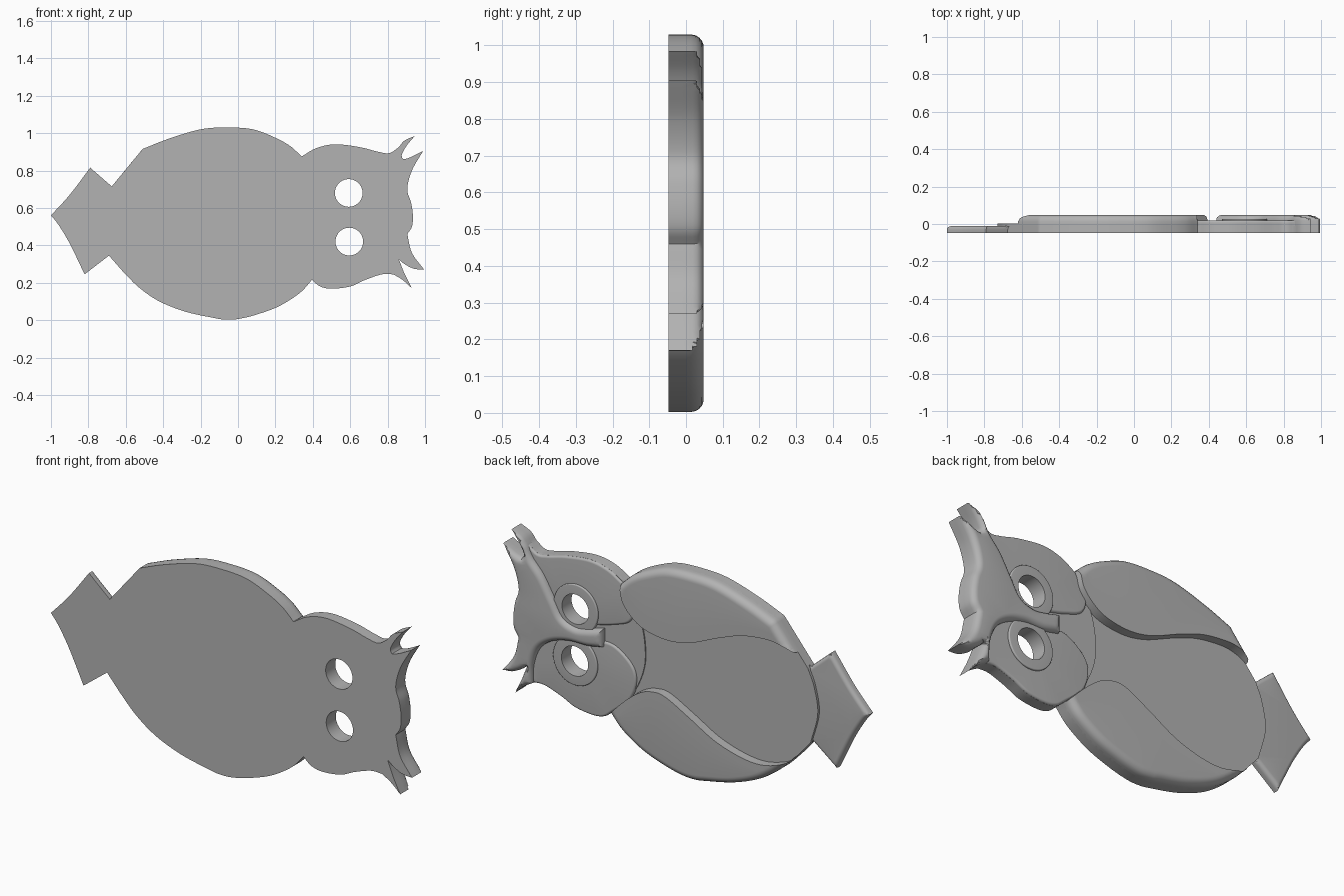
import bpy, bmesh, math
from mathutils import Vector, kdtree
from mathutils.geometry import delaunay_2d_cdt

cube = bpy.data.objects.get("Cube")
if cube:
    bpy.data.objects.remove(cube, do_unlink=True)

grey = bpy.data.materials.new("plain grey")
grey.use_nodes = True
COLOUR = (0.45, 0.45, 0.45, 1)
grey.diffuse_color = COLOUR
grey.node_tree.nodes["Principled BSDF"].inputs["Base Color"].default_value = COLOUR

FRONT, SEAT, TOP = -.048, -.013, .048
STEP = .012


def smooth(points):
    """Spline through the points, without the last one."""
    p = [Vector(q) for q in points]
    p = [2 * p[0] - p[1]] + p + [2 * p[-1] - p[-2]]
    out = []
    for a, b, c, d in zip(p, p[1:], p[2:], p[3:]):
        n = max(1, round((c - b).length / STEP))
        for i in range(n):
            t = i / n
            out.append(b + (c - a) * t / 2 + (a * 2 - b * 5 + c * 4 - d) * t * t / 2
                       + (b * 3 - a - c * 3 + d) * t ** 3 / 2)
    return out


def circle(centre, radius, n=48):
    return [Vector(centre) + radius * Vector((math.cos(k), -math.sin(k)))
            for k in (math.tau * i / n for i in range(n))]


def plate(name, loops, bottom, top, radius=0, soft=None, holes=()):
    """Slab from clockwise edge runs; the runs listed in soft get a rounded top edge."""
    soft = range(len(loops)) if soft is None else soft
    outline = [p for run in loops for p in run]
    rounded = [p for i in soft for p in loops[i]]
    if len(soft) < len(loops):
        rounded += [loops[(i + 1) % len(loops)][0] for i in soft]
    tree = kdtree.KDTree(len(rounded))
    for i, p in enumerate(rounded):
        tree.insert(p.to_3d(), i)
    tree.balance()

    verts, edges = [], []
    for ring in [outline] + [circle(c, r) for c, r in holes]:
        k, n = len(verts), len(ring)
        verts += ring
        edges += [(k + i, k + (i + 1) % n) for i in range(n)]
    # Rings of points that carry the rounded edge inwards
    if radius:
        n = len(outline)
        for f in (.08, .25, .5, .75, 1):
            for i, p in enumerate(outline):
                t = (outline[(i + 1) % n] - outline[i - 1]).normalized()
                q = p + Vector((t.y, -t.x)) * radius * f
                if tree.find(q.to_3d())[2] > radius * f * .97:
                    verts.append(q)

    pts, _, tris, *_ = delaunay_2d_cdt(verts, edges, [], 1, 1e-5)
    bm = bmesh.new()
    lo, hi = [], []
    for p in pts:
        drop = 0
        if radius:
            d = min(1, tree.find(p.to_3d())[2] / radius)
            drop = radius * (1 - math.sqrt(1 - (1 - d) ** 2))
        hi.append(bm.verts.new((p.x, top - drop, p.y)))
        lo.append(bm.verts.new((p.x, bottom, p.y)))
    count = {}
    for tri in tris:
        mid = sum((pts[i] for i in tri), Vector((0, 0))) / len(tri)
        if any((mid - Vector(c)).length < r for c, r in holes):
            continue
        bm.faces.new([hi[i] for i in tri])
        bm.faces.new([lo[i] for i in reversed(tri)])
        for a, b in zip(tri, tri[1:] + tri[:1]):
            count.setdefault(frozenset((a, b)), []).append((a, b))
    for use in count.values():
        if len(use) == 1:
            a, b = use[0]
            bm.faces.new((hi[b], hi[a], lo[a], lo[b]))
    bmesh.ops.delete(bm, geom=[v for v in bm.verts if not v.link_faces], context='VERTS')
    bmesh.ops.recalc_face_normals(bm, faces=bm.faces)
    mesh = bpy.data.meshes.new(name)
    bm.to_mesh(mesh)
    bm.free()
    mesh.materials.append(grey)
    mesh.shade_smooth()
    mesh.set_sharp_from_angle(angle=math.radians(32))
    bpy.context.collection.objects.link(bpy.data.objects.new(name, mesh))


# Corners shared by several runs
neck_up, neck_low = (.34, .875), (.395, .215)
tail_up, tail_low = (-.675, .715), (-.69, .345)
shoulder, hip = (-.51, .915), (-.62, .265)
ear_up, ear_low = (.86, .925), (.83, .245)
wing_end = (-.62, .782)

# Edge runs of the silhouette, clockwise from the tail
tail = [smooth(r) for r in (
    [tail_low, (-.82, .245)],
    [(-.82, .245), (-.9, .41), (-.96, .51), (-1, .56)],
    [(-1, .56), (-.9, .67), (-.79, .815)],
    [(-.79, .815), tail_up])]
back_edge = smooth([tail_up, shoulder])
body_up = smooth([shoulder, (-.37, .97), (-.2, 1.02), (-.06, 1.03), (.08, 1.02),
                  (.2, .975), (.28, .93), neck_up])
head_up = smooth([neck_up, (.42, .92), (.52, .94), (.65, .925), (.75, .9), (.81, .893), ear_up])
tufts = [smooth(r) for r in (
    [ear_up, (.89, .96), (.945, .985)],
    [(.945, .985), (.9, .93), (.875, .88), (.885, .86)],
    [(.885, .86), (.92, .87), (.99, .905)],
    [(.99, .905), (.93, .8), (.905, .7), (.925, .63), (.935, .56), (.93, .5), (.905, .46)],
    [(.905, .46), (.93, .36), (.995, .27)],
    [(.995, .27), (.94, .275), (.89, .3), (.86, .325)],
    [(.86, .325), (.89, .25), (.93, .17)],
    [(.93, .17), (.88, .215), ear_low])]
head_low = smooth([ear_low, (.77, .245), (.68, .215), (.6, .18), (.5, .168), (.44, .18), neck_low])
body_low = smooth([neck_low, (.33, .145), (.22, .075), (.1, .03), (0, .006), (-.07, .003),
                   (-.13, .012), (-.28, .045), (-.42, .1), (-.53, .175), hip])
hip_edge = smooth([hip, tail_low])

eyes = {"upper": (.592, .68), "lower": (.595, .42)}
holes = [(c, .074) for c in eyes.values()]

# Full-outline base, with the tail showing
plate("base_and_tail", tail + [back_edge, body_up, head_up] + tufts + [head_low, body_low, hip_edge],
      FRONT, -.01, .02, range(len(tail)), holes)

# Breast
plate("breast", [back_edge, body_up, smooth([neck_up, neck_low]), body_low, hip_edge,
                 smooth([tail_low, (-.73, .5), (-.71, .63), tail_up])], SEAT, .003)

# Neck and face
head_cut = smooth([ear_up, ear_low])
plate("neck", [head_up, head_cut, head_low,
               smooth([neck_low, (.29, .33), (.23, .46), (.22, .58), (.25, .72), neck_up])],
      SEAT, .009, holes=holes)
plate("face", [head_up, head_cut, head_low,
               smooth([neck_low, (.3, .3), (.265, .4), (.29, .48), (.39, .55), (.5, .55)]),
               smooth([(.5, .55), (.5, .62)]),
               smooth([(.5, .62), (.39, .65), (.3, .69), (.28, .77), neck_up])],
      SEAT, .019, .012, (0, 2, 3, 5), holes)

# Eye rings
for side, centre in eyes.items():
    plate(side + "_eye_ring", [circle(centre, .122, 64)], SEAT, .028, .005, holes=[(centre, .074)])

# Brow with ear tufts, and beak
plate("brow", tufts + [
    smooth([ear_low, (.825, .34), (.79, .43), (.72, .485), (.625, .512), (.52, .515), (.44, .53)]),
    smooth([(.44, .53), (.44, .62)]),
    smooth([(.44, .62), (.52, .6), (.59, .592), (.66, .62), (.71, .7), (.77, .8), (.83, .87), ear_up])],
    SEAT, TOP, .03)
plate("beak", [smooth([(.58, .57), (.46, .645)]), smooth([(.46, .645), (.28, .575)]),
               smooth([(.28, .575), (.45, .505)]), smooth([(.45, .505), (.58, .57)])],
      SEAT, TOP, .045)

# Wings, rounded on the outer side
plate("upper_wing", [smooth([wing_end, shoulder]), body_up,
                     smooth([neck_up, (.31, .78), (.217, .7), (.08, .672), (-.054, .692),
                             (-.217, .76), (-.35, .806), (-.49, .822), (-.57, .808), wing_end])],
      SEAT, TOP, .035, (0, 1))
plate("lower_wing", [body_low,
                     smooth([hip, (-.57, .222), (-.45, .188), (-.33, .197), (-.19, .24), (-.054, .315),
                             (.08, .385), (.15, .392), (.22, .37), (.3, .31), neck_low])],
      SEAT, TOP, .035, (0,))
